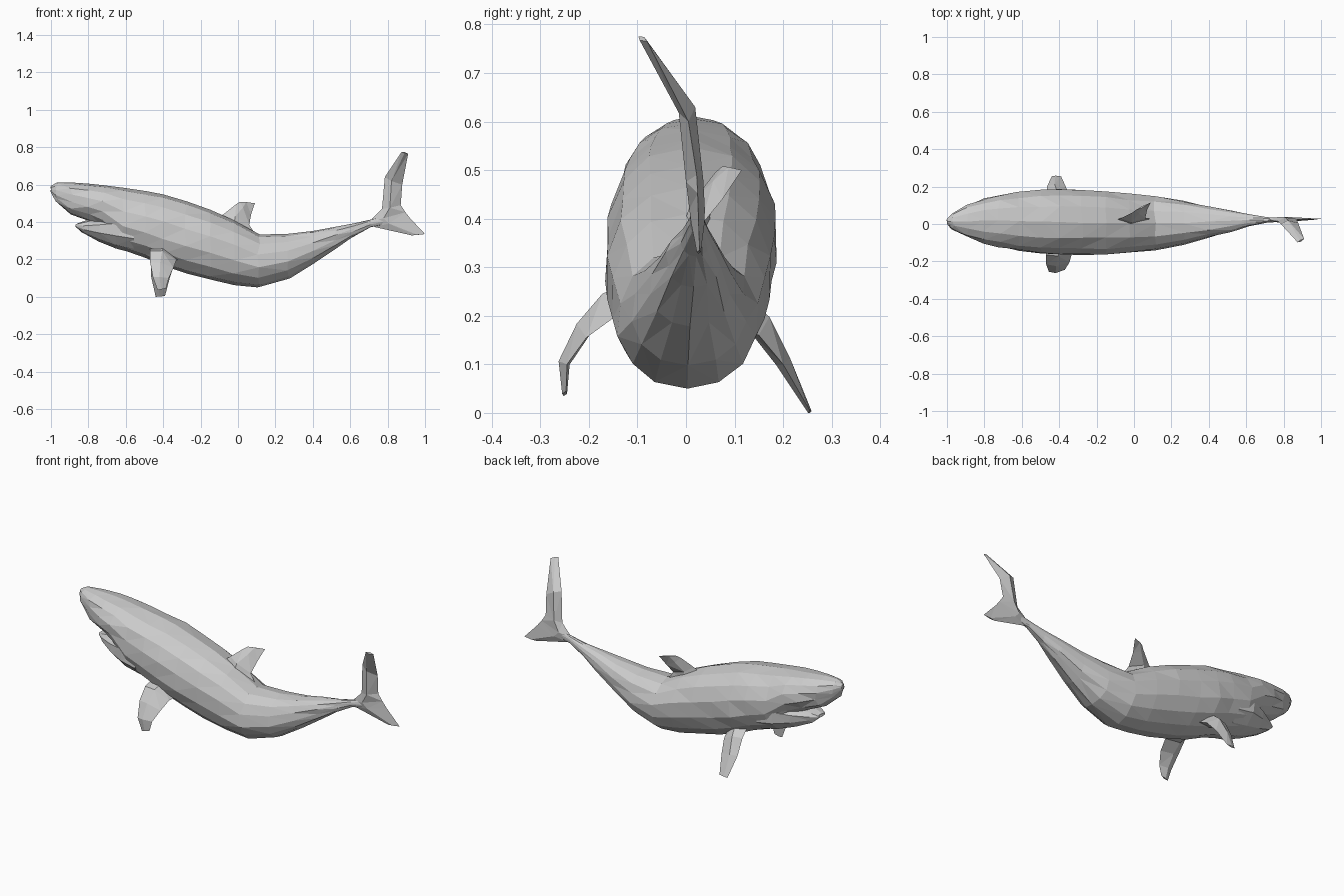
import bpy, bmesh, math, random
from mathutils import Vector

random.seed(4)


def loft(name, rings):
    """Skin a list of equally sized point rings and cap both ends."""
    bm = bmesh.new()
    rows = [[bm.verts.new(p) for p in ring] for ring in rings]
    n = len(rows[0])
    for a, b in zip(rows, rows[1:]):
        for i in range(n):
            j = (i + 1) % n
            bm.faces.new((a[i], a[j], b[j], b[i]))
    bm.faces.new(rows[0])
    bm.faces.new(rows[-1])
    bmesh.ops.triangulate(bm, faces=bm.faces[:])
    bmesh.ops.recalc_face_normals(bm, faces=bm.faces[:])
    mesh = bpy.data.meshes.new(name)
    bm.to_mesh(mesh)
    bm.free()
    obj = bpy.data.objects.new(name, mesh)
    bpy.context.collection.objects.link(obj)
    return obj


def oval(x, bottom, top, yc, half, sides=14, jitter=0.004):
    """Slightly boxy, slightly irregular cross-section of the body."""
    jitter = min(jitter, half * 0.08)
    pts = []
    for i in range(sides):
        a = math.tau * i / sides
        c, s = math.cos(a), math.sin(a)
        y = math.copysign(abs(s) ** 0.9, s) * half
        z = math.copysign(abs(c) ** 0.95, c) * (top - bottom) / 2
        dx = random.uniform(-2, 2) * jitter
        pts.append((x + dx, yc + y + random.uniform(-1, 1) * jitter, (top + bottom) / 2 + z))
    return pts


def fin(name, sections):
    """Diamond-section blade; each section is lead point, trail point, half thickness."""
    rings = []
    for k, (lead, trail, t) in enumerate(sections):
        lead, trail = Vector(lead), Vector(trail)
        before = sections[max(k - 1, 0)]
        after = sections[min(k + 1, len(sections) - 1)]
        span = Vector(after[0]) + Vector(after[1]) - Vector(before[0]) - Vector(before[1])
        normal = (trail - lead).cross(span).normalized() * t
        mid = lead.lerp(trail, 0.4)
        rings.append([lead, mid + normal, trail, mid - normal])
    return loft(name, rings)


# Body and upper snout: x, bottom, top, centre y, half width
body = [
    (-1.0, 0.56, 0.592, 0.015, 0.014),
    (-0.97, 0.505, 0.61, 0.015, 0.045),
    (-0.89, 0.44, 0.611, 0.015, 0.09),
    (-0.80, 0.405, 0.605, 0.016, 0.12),
    (-0.72, 0.37, 0.597, 0.016, 0.14),
    (-0.62, 0.25, 0.583, 0.014, 0.158),
    (-0.50, 0.208, 0.565, 0.012, 0.172),
    (-0.40, 0.165, 0.547, 0.011, 0.177),
    (-0.28, 0.125, 0.51, 0.008, 0.175),
    (-0.15, 0.092, 0.465, 0.005, 0.17),
    (-0.02, 0.062, 0.41, 0.003, 0.16),
    (0.11, 0.05, 0.333, 0.003, 0.145),
    (0.27, 0.098, 0.336, 0.006, 0.117),
    (0.40, 0.178, 0.352, 0.01, 0.085),
    (0.52, 0.258, 0.375, 0.015, 0.055),
    (0.62, 0.322, 0.392, 0.02, 0.03),
    (0.71, 0.372, 0.413, 0.022, 0.016),
    (0.78, 0.385, 0.43, 0.022, 0.01),
]
loft("body", [oval(*s) for s in body])

# Lower jaw, hanging open below the snout
jaw = [
    (-0.865, 0.372, 0.388, 0.012, 0.028),
    (-0.83, 0.338, 0.40, 0.012, 0.062),
    (-0.74, 0.295, 0.43, 0.013, 0.11),
    (-0.65, 0.258, 0.46, 0.014, 0.145),
    (-0.56, 0.235, 0.46, 0.014, 0.15),
]
loft("lower_jaw", [oval(*s, sides=10) for s in jaw])

# Dorsal fin, leaning to one side
fin("dorsal_fin", [
    ((-0.12, 0.015, 0.41), (0.11, 0.025, 0.31), 0.03),
    ((-0.07, 0.03, 0.447), (0.06, 0.03, 0.385), 0.022),
    ((-0.01, 0.06, 0.495), (0.07, 0.075, 0.44), 0.012),
    ((0.01, 0.075, 0.508), (0.09, 0.115, 0.50), 0.004),
])

# Tail fin, from upper tip to lower tip
fin("tail_fin", [
    ((0.875, -0.098, 0.775), (0.91, -0.08, 0.765), 0.006),
    ((0.785, 0.0, 0.64), (0.878, 0.005, 0.60), 0.018),
    ((0.77, 0.015, 0.47), (0.87, 0.022, 0.49), 0.018),
    ((0.70, 0.022, 0.40), (0.895, 0.024, 0.452), 0.016),
    ((0.73, 0.024, 0.373), (0.92, 0.025, 0.42), 0.014),
    ((0.93, 0.025, 0.328), (1.0, 0.028, 0.335), 0.004),
])

# Side fins, posed differently on each side
fin("front_side_fin", [
    ((-0.47, -0.11, 0.26), (-0.32, -0.10, 0.20), 0.035),
    ((-0.47, -0.165, 0.245), (-0.33, -0.15, 0.195), 0.026),
    ((-0.47, -0.215, 0.185), (-0.345, -0.205, 0.155), 0.018),
    ((-0.455, -0.255, 0.105), (-0.37, -0.245, 0.10), 0.012),
    ((-0.43, -0.252, 0.035), (-0.385, -0.247, 0.045), 0.005),
])
fin("back_side_fin", [
    ((-0.46, 0.10, 0.24), (-0.33, 0.10, 0.18), 0.035),
    ((-0.465, 0.155, 0.195), (-0.345, 0.15, 0.16), 0.026),
    ((-0.465, 0.20, 0.11), (-0.365, 0.20, 0.10), 0.016),
    ((-0.44, 0.255, 0.0), (-0.39, 0.255, 0.005), 0.004),
])
